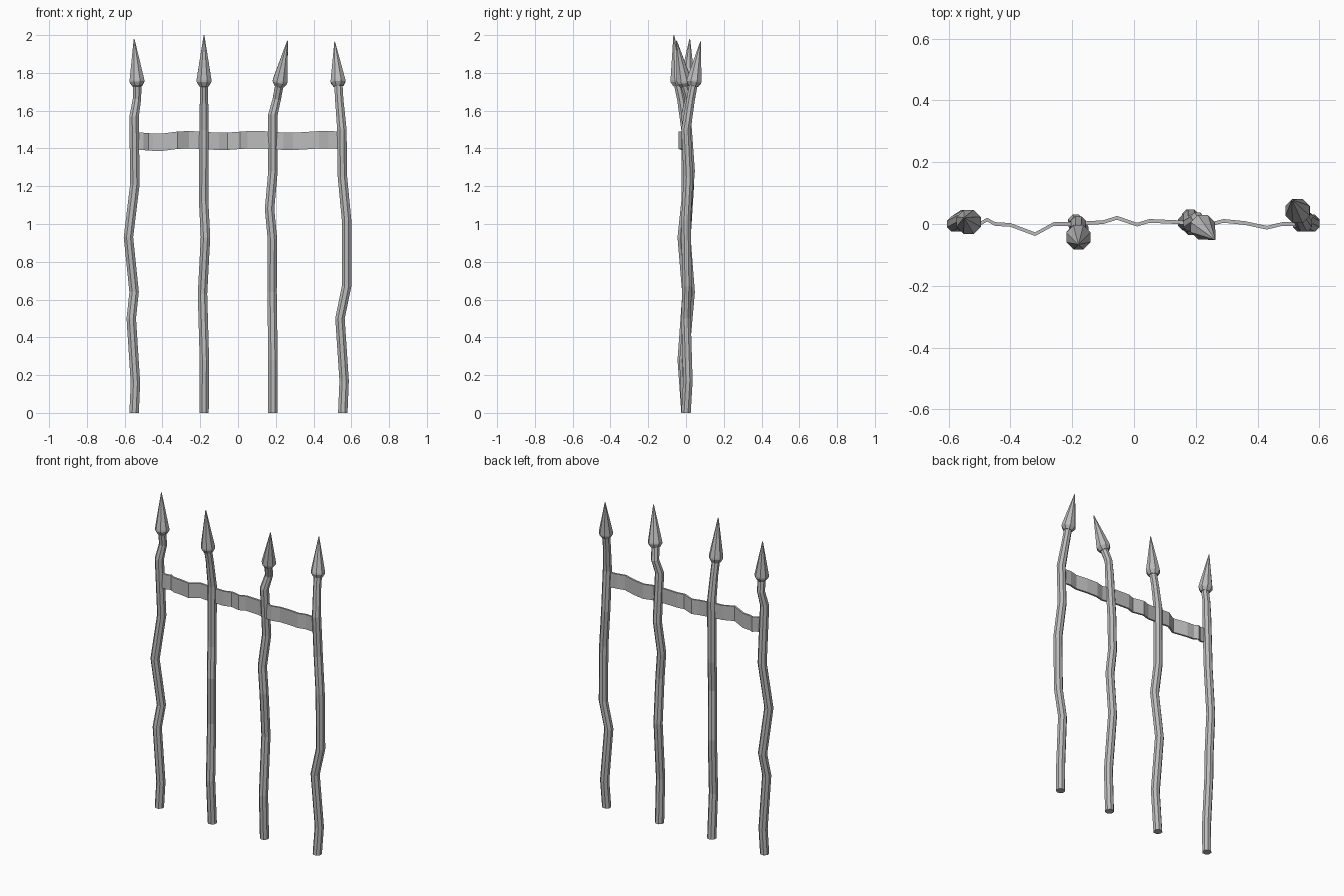
import bpy
import bmesh
from math import pi, cos, sin
from mathutils import Vector

cube = bpy.data.objects.get("Cube")
if cube:
    bpy.data.objects.remove(cube)

iron = bpy.data.materials.new("grey_iron")
iron.use_nodes = True
GREY = (0.5, 0.5, 0.5, 1)
iron.diffuse_color = GREY
iron.node_tree.nodes["Principled BSDF"].inputs["Base Color"].default_value = GREY


def loft(name, rings):
    """Skin a list of equal-sized vertex rings and cap both ends."""
    bm = bmesh.new()
    loops = [[bm.verts.new(p) for p in ring] for ring in rings]
    n = len(loops[0])
    for a, b in zip(loops, loops[1:]):
        for i in range(n):
            j = (i + 1) % n
            bm.faces.new((a[i], a[j], b[j], b[i]))
    bm.faces.new(loops[0][::-1])
    bm.faces.new(loops[-1])
    bmesh.ops.recalc_face_normals(bm, faces=bm.faces)
    mesh = bpy.data.meshes.new(name)
    bm.to_mesh(mesh)
    bm.free()
    mesh.materials.append(iron)
    obj = bpy.data.objects.new(name, mesh)
    bpy.context.collection.objects.link(obj)


def octagon(center, axis, flat):
    """Eight-sided ring with flats facing the sides, square to the axis."""
    turn = Vector((0, 0, 1)).rotation_difference(axis)
    r = flat / cos(pi / 8)
    angles = [pi / 8 + i * pi / 4 for i in range(8)]
    return [center + turn @ Vector((r * cos(a), r * sin(a), 0)) for a in angles]


def post(name, path):
    pts = [Vector(p) for p in path]
    rings = []
    for i, p in enumerate(pts):
        axis = pts[min(i + 1, len(pts) - 1)] - pts[max(i - 1, 0)]
        if i == 0:
            axis = Vector((0, 0, 1))
        rings.append(octagon(p, axis, 0.025 if p.z < 1.6 else 0.022))
    loft(name, rings)


def spear_head(name, base, tip):
    base, tip = Vector(base), Vector(tip)
    axis = tip - base
    profile = ((0, 0.026), (0.09, 0.039), (0.13, 0.039), (1, 0.002))
    loft(name, [octagon(base + axis * t, axis, r) for t, r in profile])


# Bent posts, each ending in a tilted spear head
posts = {
    "right_outer": ([(-.55, 0, 0), (-.543, .005, .16), (-.565, 0, .5), (-.55, .02, .64),
                     (-.58, 0, .93), (-.546, .018, 1.21), (-.55, 0, 1.57),
                     (-.535, .015, 1.66), (-.533, .005, 1.73)], (-.55, .02, 1.98)),
    "right_inner": ([(-.18, 0, 0), (-.178, -.02, .28), (-.188, .005, .63), (-.172, -.02, .93),
                     (-.182, 0, 1.12), (-.18, 0, 1.5), (-.18, -.025, 1.66),
                     (-.18, -.04, 1.73)], (-.18, -.065, 2)),
    "left_inner": ([(.185, 0, 0), (.185, -.01, .28), (.18, .022, .64), (.182, 0, .92),
                    (.167, .005, 1.08), (.185, .022, 1.28), (.185, 0, 1.58),
                    (.205, .015, 1.66), (.218, -.005, 1.73)], (.262, -.05, 1.97)),
    "left_outer": ([(.555, 0, 0), (.562, .01, .17), (.54, 0, .5), (.575, .005, .67),
                    (.575, 0, 1.02), (.553, .012, 1.25), (.55, 0, 1.5),
                    (.536, .025, 1.66), (.532, .038, 1.73)], (.512, .077, 1.965)),
}
for side, (path, tip) in posts.items():
    post(side + "_post", path)
    spear_head(side + "_spear_head", path[-1], tip)

# Hammered flat strap tying the posts together
strap = [(-.53, 0), (-.5, 0), (-.475, .014), (-.45, 0), (-.4, -.003), (-.32, -.033), (-.26, 0),
         (-.2, 0), (-.1, .006), (-.055, .02), (.01, -.002), (.05, .01), (.14, .006),
         (.24, -.003), (.29, .01), (.36, .003), (.43, -.012), (.48, 0), (.54, 0)]
rings = []
for x, y in strap:
    sag = 0.008 * sin(x * 17) - 0.011 * max(0, 1 - abs(x + .4) / .12)
    mid = 1.442 + sag * 0.6
    rings.append([(x, y + s * .006, mid + h * .046)
                  for s, h in ((-1, -1), (1, -1), (1, 1), (-1, 1))])
loft("cross_strap", rings)
